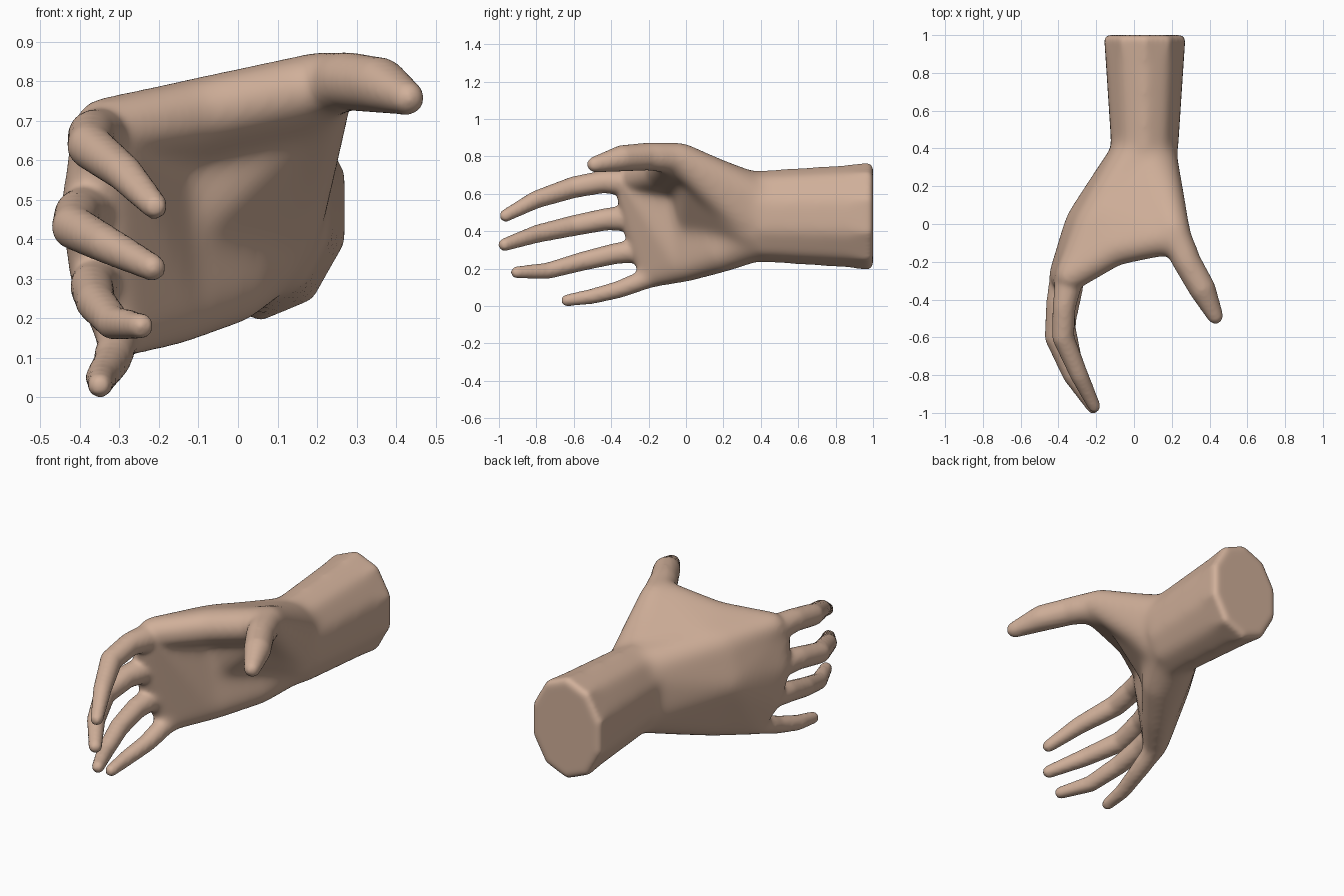
import bpy, bmesh, math
from mathutils import Vector

if "Cube" in bpy.data.objects:
    bpy.data.objects.remove(bpy.data.objects["Cube"])

bm = bmesh.new()


def hull(points):
    """Add one convex solid around a cloud of points."""
    vs = [bm.verts.new(p) for p in points]
    res = bmesh.ops.convex_hull(bm, input=vs)
    loose = {g for g in res["geom_interior"] + res["geom_unused"]
             if isinstance(g, bmesh.types.BMVert)}
    bmesh.ops.delete(bm, geom=list(loose), context='VERTS')


def ball(x, y, z, r, n=90):
    """Points spread evenly on a sphere."""
    pts = []
    for i in range(n):
        h = 1 - 2 * (i + 0.5) / n
        a = i * math.pi * (3 - math.sqrt(5))
        s = math.sqrt(1 - h * h)
        pts.append(Vector((x + r * s * math.cos(a), y + r * h, z + r * s * math.sin(a))))
    return pts


def mass(*balls):
    """One rounded solid wrapped around several balls."""
    hull([p for b in balls for p in ball(*b)])


def limb(*balls):
    """A chain of tapered rounded segments."""
    for a, b in zip(balls, balls[1:]):
        mass(a, b)


def ring(y, rx, rz, n=10):
    return [Vector((0.057 + rx * math.cos((i + 0.5) * math.tau / n), y,
                    0.48 + rz * math.sin((i + 0.5) * math.tau / n))) for i in range(n)]


# forearm: ten-sided tapered stump with a softened end
hull(ring(0.38, 0.184, 0.25) + ring(0.978, 0.225, 0.288) + ring(1.0, 0.21, 0.27))

# palm: wrist to middle of the hand, then to the knuckles
wrist = [(0.05, 0.4, 0.57, 0.145), (0.05, 0.4, 0.39, 0.145)]
mid = [(-0.21, 0.0, 0.64, 0.11), (-0.255, 0.0, 0.47, 0.115), (-0.17, 0.0, 0.215, 0.09)]
knuckles = [(-0.345, -0.30, 0.66, 0.078), (-0.37, -0.27, 0.47, 0.082),
            (-0.355, -0.23, 0.30, 0.072), (-0.30, -0.18, 0.155, 0.062)]
mass(*wrist, *mid, (-0.02, 0.2, 0.285, 0.105))
mass(*mid, *knuckles)

# thumb base, with the fleshy pad running down into the palm
mass((0.10, 0.36, 0.57, 0.13), (0.10, 0.33, 0.47, 0.125), (0.21, -0.03, 0.79, 0.09))
mass((0.07, 0.36, 0.42, 0.14), (0.16, 0.06, 0.72, 0.095),
     (-0.13, 0.05, 0.45, 0.10), (-0.12, 0.0, 0.68, 0.09))
# web between thumb and index finger
mass((0.08, 0.34, 0.60, 0.125), (0.20, -0.07, 0.785, 0.092),
     (-0.10, -0.13, 0.72, 0.093), (-0.15, 0.05, 0.66, 0.10))
mass((-0.10, -0.13, 0.72, 0.093), (-0.15, 0.05, 0.66, 0.10),
     (-0.21, 0.0, 0.64, 0.11), (-0.335, -0.27, 0.675, 0.085))

# thumb
limb((0.21, -0.05, 0.79, 0.09), (0.28, -0.2, 0.80, 0.075),
     (0.36, -0.34, 0.79, 0.072), (0.43, -0.487, 0.757, 0.044))
# index finger
limb((-0.345, -0.30, 0.66, 0.075), (-0.37, -0.44, 0.665, 0.062),
     (-0.375, -0.60, 0.635, 0.059), (-0.29, -0.80, 0.57, 0.049), (-0.210, -0.965, 0.483, 0.035))
# middle finger
limb((-0.37, -0.27, 0.47, 0.075), (-0.405, -0.42, 0.465, 0.061),
     (-0.417, -0.60, 0.43, 0.057), (-0.33, -0.80, 0.385, 0.049), (-0.216, -0.97, 0.328, 0.036))
# ring finger
limb((-0.355, -0.23, 0.30, 0.065), (-0.37, -0.38, 0.28, 0.057),
     (-0.36, -0.55, 0.24, 0.052), (-0.315, -0.74, 0.188, 0.045), (-0.245, -0.905, 0.18, 0.034))
# little finger
limb((-0.30, -0.18, 0.155, 0.06), (-0.32, -0.36, 0.088, 0.047),
     (-0.345, -0.50, 0.052, 0.042), (-0.35, -0.638, 0.030, 0.033))

bmesh.ops.recalc_face_normals(bm, faces=bm.faces)
raw = bpy.data.meshes.new("hand_solids")
bm.to_mesh(raw)
bm.free()
hand = bpy.data.objects.new("hand", raw)
bpy.context.collection.objects.link(hand)

# fuse all solids into one skin
fuse = hand.modifiers.new("fuse", 'REMESH')
fuse.mode = 'VOXEL'
fuse.voxel_size = 0.011
fuse.use_smooth_shade = True
bpy.context.view_layer.update()
mesh = bpy.data.meshes.new_from_object(hand.evaluated_get(bpy.context.evaluated_depsgraph_get()))
hand.modifiers.clear()
hand.data = mesh


def ramp(v, lo, hi):
    return min(1.0, max(0.0, (v - lo) / (hi - lo)))


# soften the palm and arm strongly, the fingers, thumb and cut end only a little
broad = hand.vertex_groups.new(name="palm and arm")
for v in mesh.vertices:
    w = ramp(v.co.y, -0.32, -0.15) * ramp(v.co.y, 0.95, 0.85) * ramp(v.co.y - v.co.x, -0.45, -0.25)
    if w > 0:
        broad.add([v.index], w, 'REPLACE')
for name, count, group in (("blend palm", 90, broad.name), ("soften all", 12, "")):
    mod = hand.modifiers.new(name, 'SMOOTH')
    mod.factor = 0.5
    mod.iterations = count
    mod.vertex_group = group

skin = bpy.data.materials.new("tan skin")
skin.diffuse_color = (0.63, 0.43, 0.32, 1)
skin.use_nodes = True
skin.node_tree.nodes["Principled BSDF"].inputs["Base Color"].default_value = skin.diffuse_color
mesh.materials.clear()
mesh.materials.append(skin)
